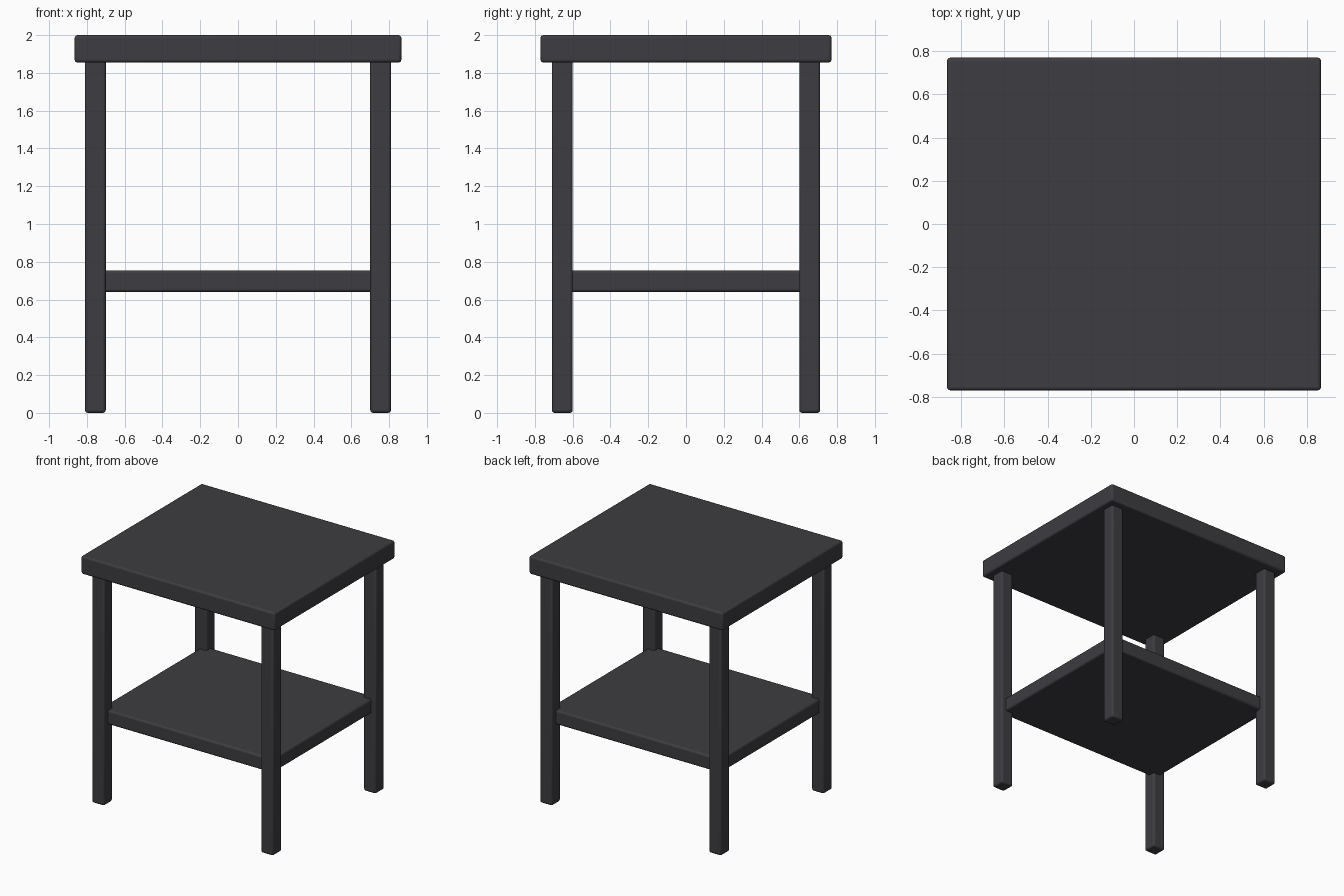
import bpy

if "Cube" in bpy.data.objects:
    bpy.data.objects.remove(bpy.data.objects["Cube"])

dark = bpy.data.materials.new("dark_finish")
dark.diffuse_color = (0.047, 0.045, 0.052, 1)
dark.use_nodes = True
dark.node_tree.nodes["Principled BSDF"].inputs["Base Color"].default_value = dark.diffuse_color


def box(name, lo, hi, bevel):
    """Softly bevelled box between two corners."""
    bpy.ops.mesh.primitive_cube_add(size=1, location=[(a + b) / 2 for a, b in zip(lo, hi)])
    ob = bpy.context.object
    ob.name = name
    ob.scale = [b - a for a, b in zip(lo, hi)]
    bpy.ops.object.transform_apply(location=False, rotation=False, scale=True)
    mod = ob.modifiers.new("soft_edges", 'BEVEL')
    mod.width = bevel
    mod.segments = 3
    ob.data.materials.append(dark)
    bpy.ops.object.shade_smooth_by_angle()
    return ob


# Table top
box("table_top", (-0.865, -0.77, 1.855), (0.865, 0.77, 2.0), 0.015)

# Lower shelf, let into the legs
box("lower_shelf", (-0.77, -0.66, 0.64), (0.77, 0.66, 0.755), 0.015)

# Four square legs
for side, x in (("left", -0.755), ("right", 0.755)):
    for end, y in (("front", -0.655), ("back", 0.655)):
        box(f"{end}_{side}_leg", (x - 0.055, y - 0.055, 0), (x + 0.055, y + 0.055, 1.87), 0.015)
